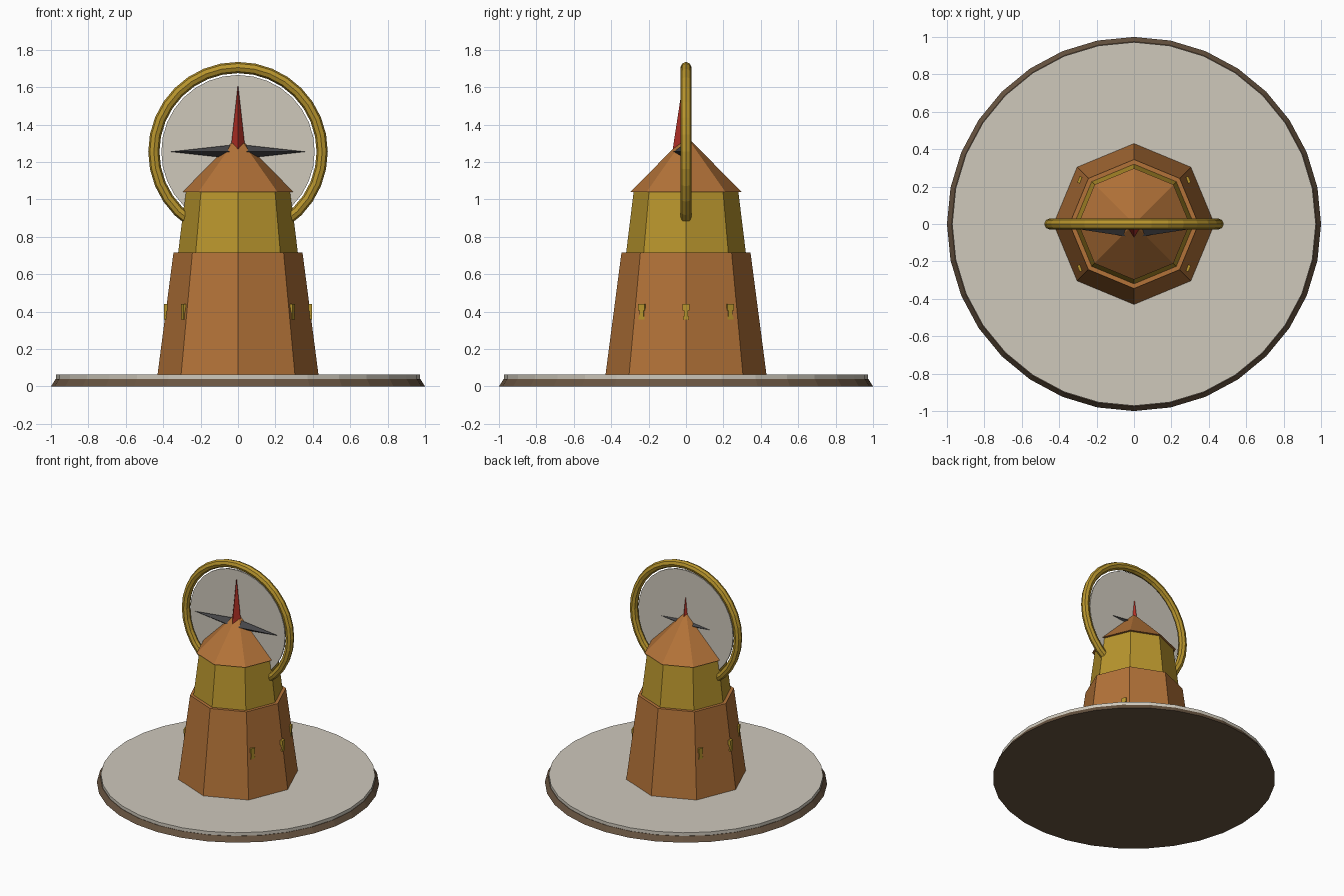
import bpy
from math import pi, cos, sin, radians

if "Cube" in bpy.data.objects:
    bpy.data.objects.remove(bpy.data.objects["Cube"])


def material(name, rgb):
    m = bpy.data.materials.new(name)
    m.diffuse_color = (*rgb, 1)
    m.use_nodes = True
    m.node_tree.nodes["Principled BSDF"].inputs["Base Color"].default_value = m.diffuse_color
    return m


WOOD = material("wood", (0.45, 0.17, 0.04))
GOLD = material("gold", (0.48, 0.30, 0.026))
STONE = material("pale_stone", (0.62, 0.58, 0.50))
EARTH = material("dark_brown", (0.14, 0.09, 0.053))
RED = material("red", (0.45, 0.03, 0.02))
DARK = material("dark_grey", (0.06, 0.06, 0.065))


def finish(name, mat):
    ob = bpy.context.object
    ob.name = name
    ob.data.materials.append(mat)
    return ob


def frustum(name, mat, sides, r1, r2, z1, z2):
    bpy.ops.mesh.primitive_cone_add(vertices=sides, radius1=r1, radius2=r2,
                                    depth=z2 - z1, location=(0, 0, (z1 + z2) / 2))
    return finish(name, mat)


# Round base: dark bevelled skirt with a pale slab on top
frustum("base_skirt", EARTH, 32, 1.0, 0.975, 0, 0.04)
frustum("base_slab", STONE, 32, 0.972, 0.972, 0.04, 0.065)

# Octagonal tower
frustum("lower_tower", WOOD, 8, 0.43, 0.345, 0.065, 0.715)
frustum("upper_tower", GOLD, 8, 0.32, 0.28, 0.715, 1.04)
frustum("roof", WOOD, 8, 0.298, 0, 1.04, 1.34)

# Upright dial and its ring
DIAL_Z = 1.255
bpy.ops.mesh.primitive_torus_add(major_radius=0.45, minor_radius=0.03,
                                 major_segments=32, minor_segments=8,
                                 location=(0, 0, DIAL_Z), rotation=(pi / 2, 0, 0))
finish("dial_ring", GOLD)
bpy.ops.mesh.primitive_cylinder_add(vertices=32, radius=0.41, depth=0.01,
                                    location=(0, 0, DIAL_Z), rotation=(pi / 2, 0, 0))
finish("dial_face", STONE)

# Pointed four-sided hands radiating from the dial centre
for name, mat, tilt in (("hand_up", RED, 0), ("hand_right", DARK, pi / 2),
                        ("hand_left", DARK, -pi / 2)):
    length = 0.36
    bpy.ops.mesh.primitive_cone_add(
        vertices=4, radius1=1, radius2=0, depth=length, rotation=(0, tilt, 0),
        location=(sin(tilt) * length / 2, -0.018, DIAL_Z + cos(tilt) * length / 2))
    hand = finish(name, mat)
    hand.scale = (0.04, 0.055, 1)

# Small gold fittings on the left and right tower walls
for side in (1, -1):
    for y in (-0.235, 0, 0.235):
        x = 0.386 if y == 0 else 0.288
        turn = 0 if y == 0 else radians(22.5) * side * (1 if y > 0 else -1)
        label = "right" if side > 0 else "left"
        for part, width, zc, h in (("cap", 0.036, 0.424, 0.035),
                                   ("stem", 0.024, 0.39, 0.036),
                                   ("foot", 0.034, 0.366, 0.014)):
            bpy.ops.mesh.primitive_cube_add(size=1, location=(side * x, y, zc),
                                            rotation=(0, 0, turn))
            fitting = finish(f"{label}_fitting_{part}", GOLD)
            fitting.scale = (0.02, width, h)
